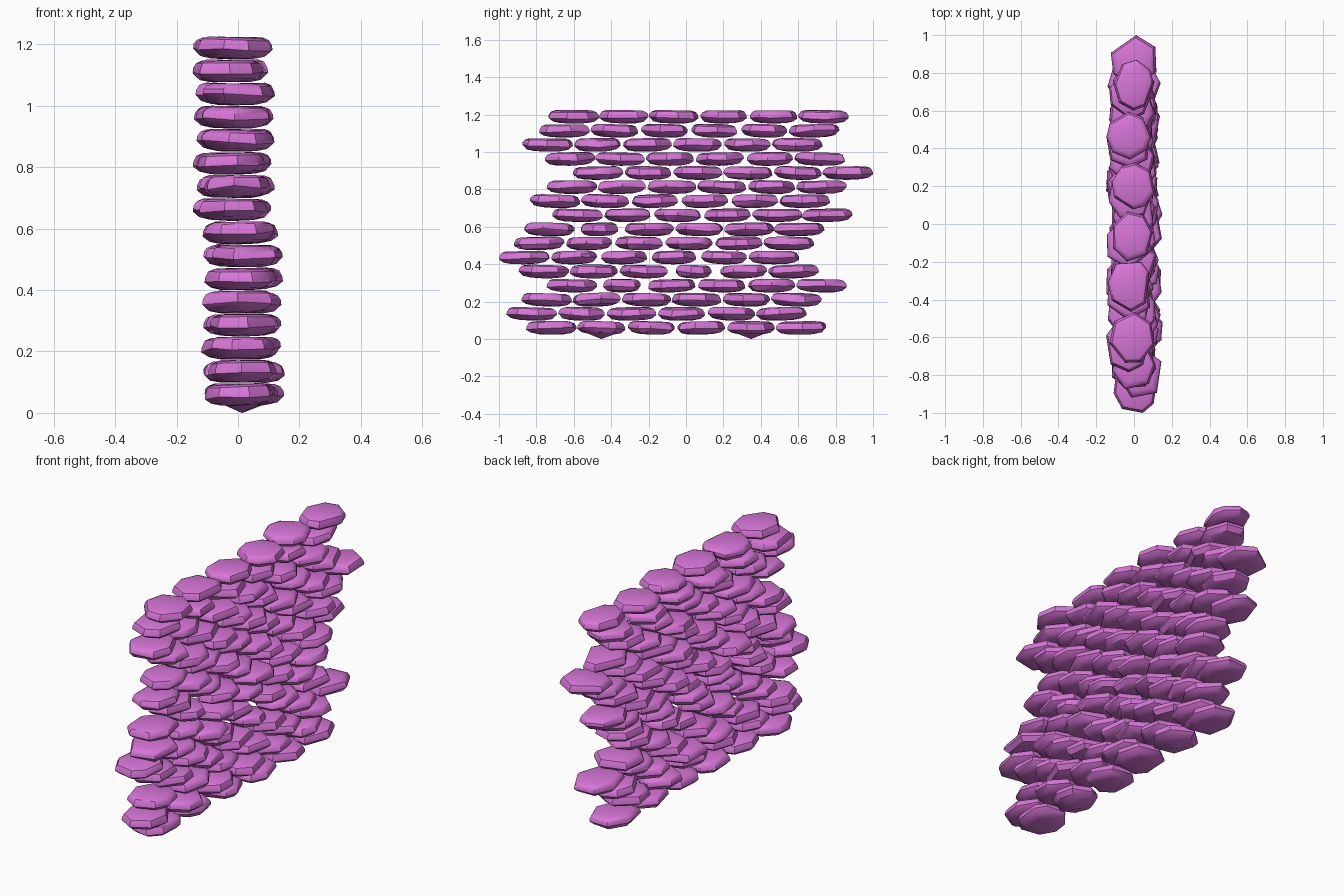
import bpy, bmesh, math, random
from mathutils import Matrix, Vector

if "Cube" in bpy.data.objects:
    bpy.data.objects.remove(bpy.data.objects["Cube"], do_unlink=True)
random.seed(7)

stone_mat = bpy.data.materials.new("orchid stone")
stone_mat.use_nodes = True
COLOR = (0.68, 0.18, 0.68, 1)
stone_mat.diffuse_color = COLOR
stone_mat.node_tree.nodes["Principled BSDF"].inputs["Base Color"].default_value = COLOR

# First stone centre along y for each course, bottom to top
STARTS = [-.72, -.825, -.745, -.61, -.76, -.865, -.785, -.73,
          -.58, -.70, -.61, -.47, -.62, -.74, -.65, -.60]
PITCH, COURSE, PER_COURSE = 0.267, 0.075, 6
# Undersized filler stones: (course, index) -> half length
SMALL = {(3, 1): .10, (4, 3): .095, (7, 1): .10, (5, 3): .118}
# Ring profile: outline scale, height
PROFILE = [(.52, -.034), (.82, -.026), (1, -.006), (.985, .009), (.90, .025), (.74, .033)]


def outline(half_x, half_y):
    """Irregular convex plan shape fitted to the given half sizes."""
    n = random.choice((6, 7, 8))
    phase = random.uniform(0, math.tau)
    pts = []
    for k in range(n):
        a = phase + (k + random.uniform(-.22, .22)) * math.tau / n
        pts.append(Vector((math.cos(a), math.sin(a), 0)))
    lo = [min(p[i] for p in pts) for i in (0, 1)]
    hi = [max(p[i] for p in pts) for i in (0, 1)]
    half = (half_x, half_y)
    return [Vector([(2 * (p[i] - lo[i]) / (hi[i] - lo[i]) - 1) * half[i] for i in (0, 1)] + [0])
            for p in pts]


def add_stone(bm, center, half_x, half_y, pointed):
    """Flat slab: narrow underside, sharp waist, rounded shoulder, flat top."""
    pts = outline(half_x, half_y)
    n = len(pts)
    tilt = Matrix.Rotation(random.uniform(-.035, .035), 3, 'X') @ \
        Matrix.Rotation(random.uniform(-.05, .05), 3, 'Y')
    wobble = [random.uniform(-.006, .006) for _ in pts]
    rings = []
    for s, z in PROFILE:
        w = 1 if abs(z) < .01 else 0
        rings.append([bm.verts.new(center + tilt @ (p * s + Vector((0, 0, z + w * wobble[k]))))
                      for k, p in enumerate(pts)])
    for a, b in zip(rings, rings[1:]):
        for k in range(n):
            m = (k + 1) % n
            bm.faces.new((a[k], a[m], b[m], b[k]))
    bm.faces.new(rings[-1])
    tip = bm.verts.new(center + Vector((0, 0, -.06 if pointed else -.037)))
    for k in range(n):
        bm.faces.new((rings[0][(k + 1) % n], rings[0][k], tip))


for row, start in enumerate(STARTS):
    bm = bmesh.new()
    lean = .015 if row < 8 else -.015
    for i in range(PER_COURSE):
        end = i in (0, PER_COURSE - 1)
        half_y = SMALL.get((row, i), .135 if end else random.uniform(.122, .134))
        half_x = random.uniform(.105, .122) * (.85 if (row, i) in SMALL else 1)
        center = Vector((lean + random.uniform(-.018, .018), start + i * PITCH,
                         .06 + row * COURSE + .004 * (row / 15)))
        add_stone(bm, center, half_x, half_y, row == 0 and i in (1, 4))
    bmesh.ops.recalc_face_normals(bm, faces=bm.faces)
    mesh = bpy.data.meshes.new(f"stone_course_{row + 1}")
    bm.to_mesh(mesh)
    bm.free()
    mesh.materials.append(stone_mat)
    course = bpy.data.objects.new(mesh.name, mesh)
    bpy.context.collection.objects.link(course)
    bpy.ops.object.select_all(action='DESELECT')
    course.select_set(True)
    bpy.context.view_layer.objects.active = course
    bpy.ops.object.shade_smooth_by_angle(angle=math.radians(35))
